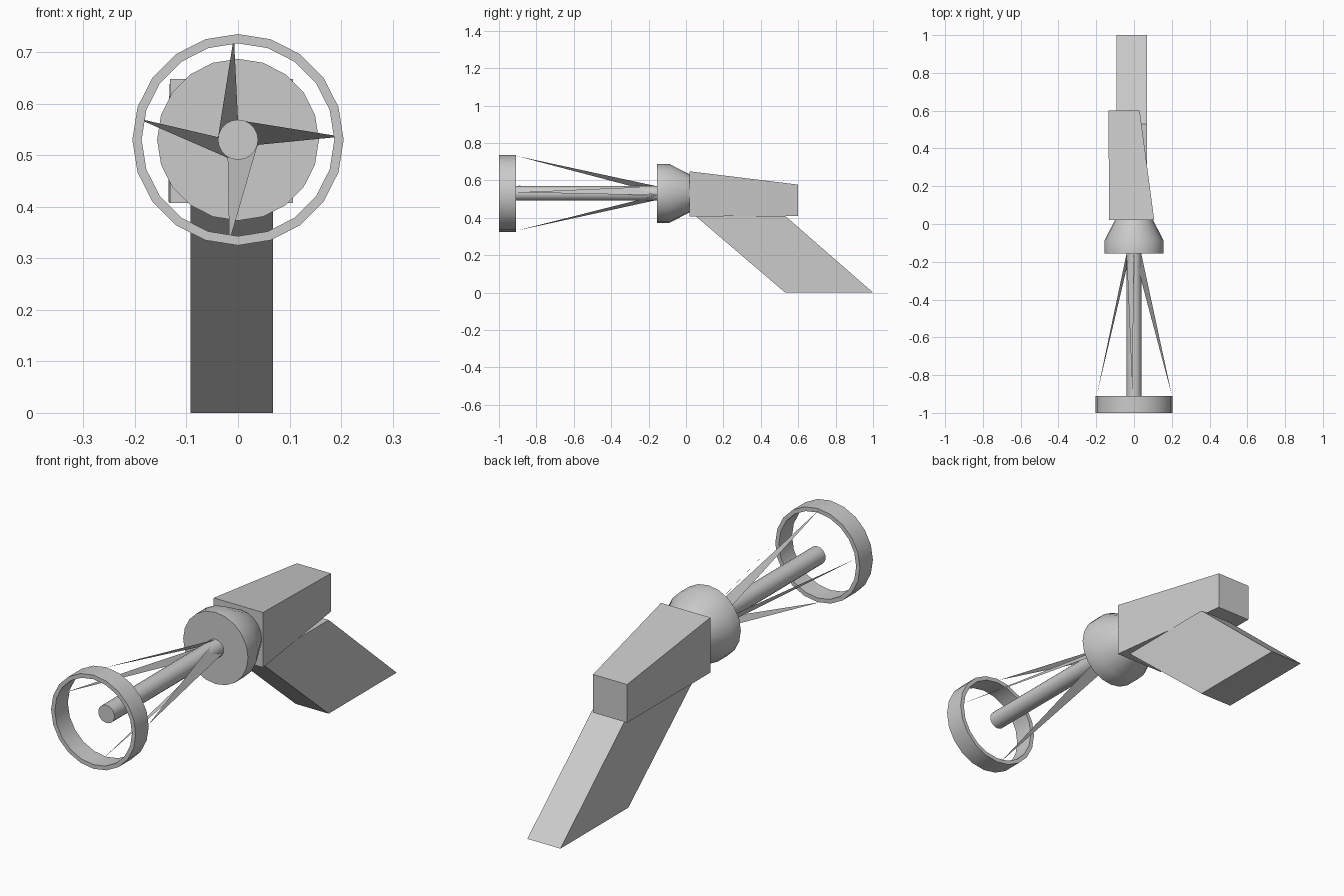
import bpy, math

if "Cube" in bpy.data.objects:
    bpy.data.objects.remove(bpy.data.objects["Cube"])

AXIS_Z = 0.53
SIDES = 20


def make(name, verts, faces, smooth=False):
    me = bpy.data.meshes.new(name)
    me.from_pydata(verts, [], faces)
    me.update()
    ob = bpy.data.objects.new(name, me)
    bpy.context.collection.objects.link(ob)
    bpy.ops.object.select_all(action='DESELECT')
    ob.select_set(True)
    bpy.context.view_layer.objects.active = ob
    bpy.ops.object.mode_set(mode='EDIT')
    bpy.ops.mesh.select_all(action='SELECT')
    bpy.ops.mesh.normals_make_consistent(inside=False)
    bpy.ops.object.mode_set(mode='OBJECT')
    if smooth:
        bpy.ops.object.shade_smooth_by_angle(angle=math.radians(30))
    return ob


def lathe(name, profile, closed=False):
    """Spin (radius, y) points around the barrel axis."""
    verts, faces, n = [], [], len(profile)
    for r, y in profile:
        for i in range(SIDES):
            a = 2 * math.pi * i / SIDES
            verts.append((r * math.sin(a), y, AXIS_Z + r * math.cos(a)))
    for k in range(n if closed else n - 1):
        p, q = k * SIDES, (k + 1) % n * SIDES
        for i in range(SIDES):
            j = (i + 1) % SIDES
            faces.append((p + i, p + j, q + j, q + i))
    if not closed:
        faces += [tuple(range(SIDES)), tuple(range((n - 1) * SIDES, n * SIDES))]
    return make(name, verts, faces, smooth=True)


def block(name, a, b):
    """Join two matching four-point outlines into a solid."""
    sides = [(i, (i + 1) % 4, (i + 1) % 4 + 4, i + 4) for i in range(4)]
    return make(name, a + b, [(0, 1, 2, 3), (4, 5, 6, 7)] + sides)


# Front ring, barrel rod and flared collar
lathe("muzzle_ring", [(0.205, -1), (0.205, -0.91), (0.187, -0.91), (0.187, -1)], closed=True)
lathe("barrel_rod", [(0.039, -0.91), (0.039, -0.14)])
lathe("collar", [(0.157, -0.155), (0.157, -0.088), (0.1, 0.022)])

# Tapered body
block("body",
      [(-0.132, 0.02, 0.407), (0.107, 0.02, 0.407), (0.107, 0.02, 0.648), (-0.132, 0.02, 0.648)],
      [(-0.135, 0.6, 0.41), (0.03, 0.6, 0.41), (0.03, 0.6, 0.577), (-0.135, 0.6, 0.577)])

# Slanted grip
outline = [(0.05, 0.41), (0.53, 0), (1.0, 0), (0.53, 0.41)]
block("grip", [(-0.092, y, z) for y, z in outline], [(0.068, y, z) for y, z in outline])

# Thin triangular struts from collar to ring: tip, base 1, base 2 as (x, z)
struts = {
    "top": ((-0.008, 0.73), (-0.039, 0.533), (0.0, 0.568)),
    "right": ((0.2, 0.536), (0.0, 0.568), (0.038, 0.52)),
    "bottom": ((-0.017, 0.331), (0.038, 0.52), (-0.02, 0.495)),
    "left": ((-0.197, 0.572), (-0.02, 0.495), (-0.039, 0.535)),
}
for side, (tip, b1, b2) in struts.items():
    make("strut_" + side,
         [(tip[0], -0.905, tip[1]), (b1[0], -0.155, b1[1]), (b2[0], -0.155, b2[1])],
         [(0, 1, 2)])
